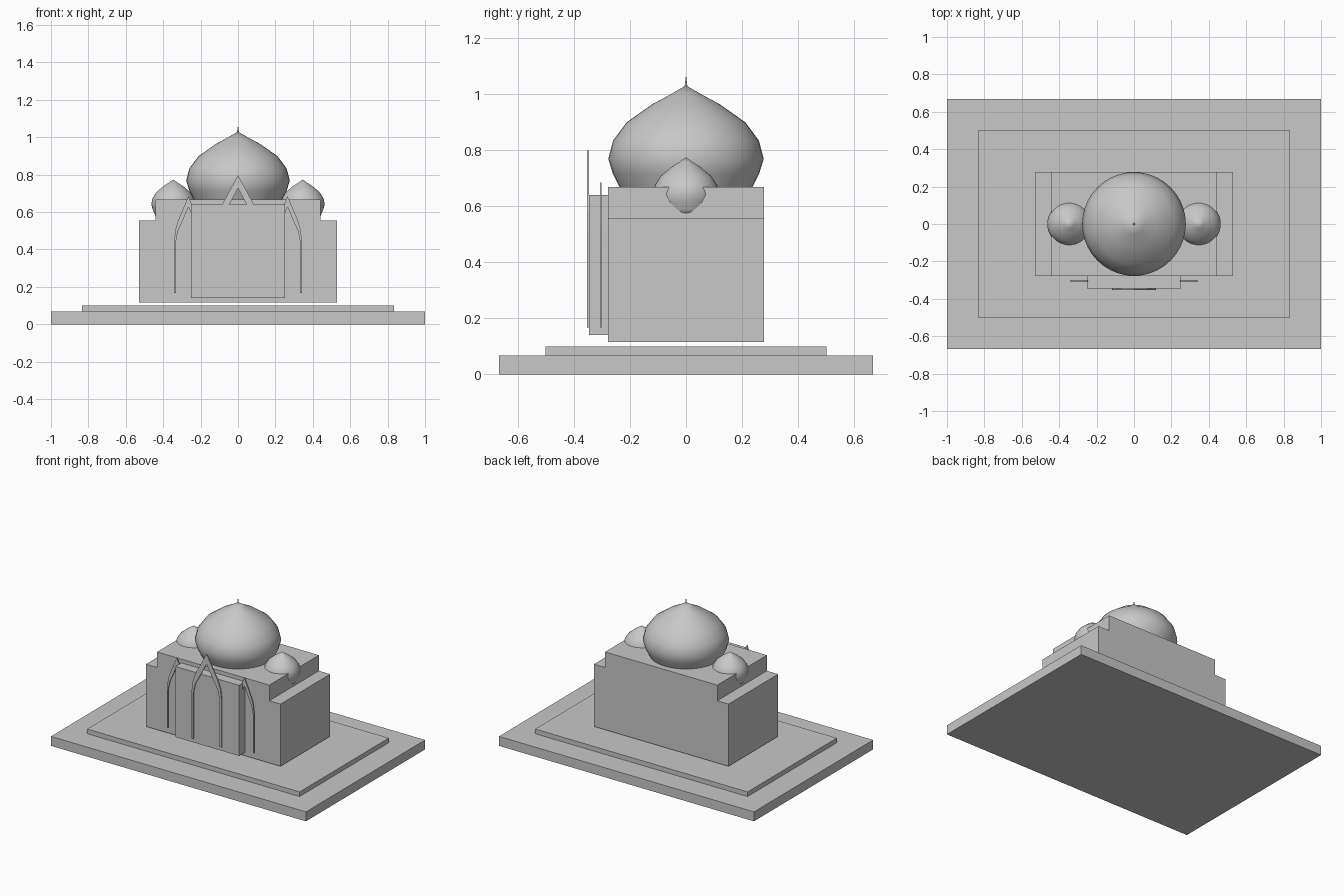
import bpy, bmesh, math
from mathutils import Vector

cube = bpy.data.objects.get("Cube")
if cube:
    bpy.data.objects.remove(cube, do_unlink=True)

# One plain stone colour
stone = bpy.data.materials.new("pale_grey_stone")
stone.use_nodes = True
colour = (0.58, 0.58, 0.58, 1)
stone.diffuse_color = colour
stone.node_tree.nodes["Principled BSDF"].inputs["Base Color"].default_value = colour


def finish(name, bm, smooth=False):
    bmesh.ops.remove_doubles(bm, verts=bm.verts, dist=1e-5)
    bmesh.ops.recalc_face_normals(bm, faces=bm.faces)
    for face in bm.faces:
        face.smooth = smooth
    mesh = bpy.data.meshes.new(name)
    bm.to_mesh(mesh)
    bm.free()
    mesh.materials.append(stone)
    obj = bpy.data.objects.new(name, mesh)
    bpy.context.collection.objects.link(obj)
    return obj


def extrude_outline(name, polygons, y0, y1):
    """Extrude flat x-z polygons from y0 to y1."""
    bm = bmesh.new()
    for poly in polygons:
        bm.faces.new([bm.verts.new((x, y0, z)) for x, z in poly])
    bmesh.ops.remove_doubles(bm, verts=bm.verts, dist=1e-5)
    geo = bmesh.ops.extrude_face_region(bm, geom=bm.faces[:], use_keep_orig=True)
    moved = [v for v in geo["geom"] if isinstance(v, bmesh.types.BMVert)]
    bmesh.ops.translate(bm, verts=moved, vec=(0, y1 - y0, 0))
    return finish(name, bm)


def box(name, half_x, y0, y1, z0, z1):
    outline = [(-half_x, z0), (half_x, z0), (half_x, z1), (-half_x, z1)]
    return extrude_outline(name, [outline], y0, y1)


def lathe(name, profile, x=0, z=0, radial=1, vertical=1):
    """Spin an (r, z) profile about the vertical axis."""
    bm = bmesh.new()
    verts = [bm.verts.new((r * radial, 0, h * vertical)) for r, h in profile]
    edges = [bm.edges.new(pair) for pair in zip(verts, verts[1:])]
    bmesh.ops.spin(bm, geom=verts + edges, cent=(0, 0, 0), axis=(0, 0, 1),
                   angle=math.tau, steps=40, use_merge=True)
    bmesh.ops.translate(bm, verts=bm.verts, vec=Vector((x, 0, z)))
    return finish(name, bm, smooth=True)


# Stepped platform
box("lower_platform", 1.0, -0.667, 0.667, 0, 0.067)
box("upper_platform", 0.833, -0.5, 0.5, 0.067, 0.1)

# Main hall with a step on each side of the roof
right_half = [(0.528, 0.115), (0.528, 0.556), (0.44, 0.556), (0.44, 0.667)]
hall = right_half + [(-x, z) for x, z in reversed(right_half)]
extrude_outline("main_hall", [hall], -0.278, 0.278)
box("front_porch", 0.25, -0.345, -0.27, 0.14, 0.64)

# Onion domes, measured from their widest ring
onion = [(0, 0.262), (0.055, 0.23), (0.12, 0.195), (0.212, 0.13), (0.26, 0.065),
         (0.277, 0), (0.26, -0.055), (0.235, -0.103), (0.215, -0.15), (0, -0.15)]
lathe("main_dome", onion, z=0.768)
for side, label in ((1, "left"), (-1, "right")):
    lathe(label + "_small_dome", onion, side * 0.346, 0.642, 0.425, 0.5)
lathe("finial", [(0.007, 1.015), (0.004, 1.035), (0, 1.066)])

# Pointed arch bands, thicker towards the tip
outer = [(0.118, 0), (0.118, 0.33), (0.108, 0.41), (0.086, 0.47), (0, 0.63)]
inner = [(0.104, 0), (0.104, 0.33), (0.087, 0.4), (0.05, 0.465), (0, 0.56)]


def arch(name, x, y0, y1, wide=1, tall=1):
    polygons = []
    for side in (1, -1):
        rim = [(x + side * wide * a, 0.168 + tall * h) for a, h in outer]
        bore = [(x + side * wide * a, 0.168 + tall * h) for a, h in inner]
        for i in range(len(rim) - 1):
            quad = [rim[i], rim[i + 1], bore[i + 1], bore[i]]
            polygons.append(quad if side == 1 else quad[::-1])
    return extrude_outline(name, polygons, y0, y1)


arch("centre_arch", 0, -0.353, -0.345)
for side, label in ((1, "left"), (-1, "right")):
    arch(label + "_arch", side * 0.265, -0.307, -0.302, 0.65, 0.82)
